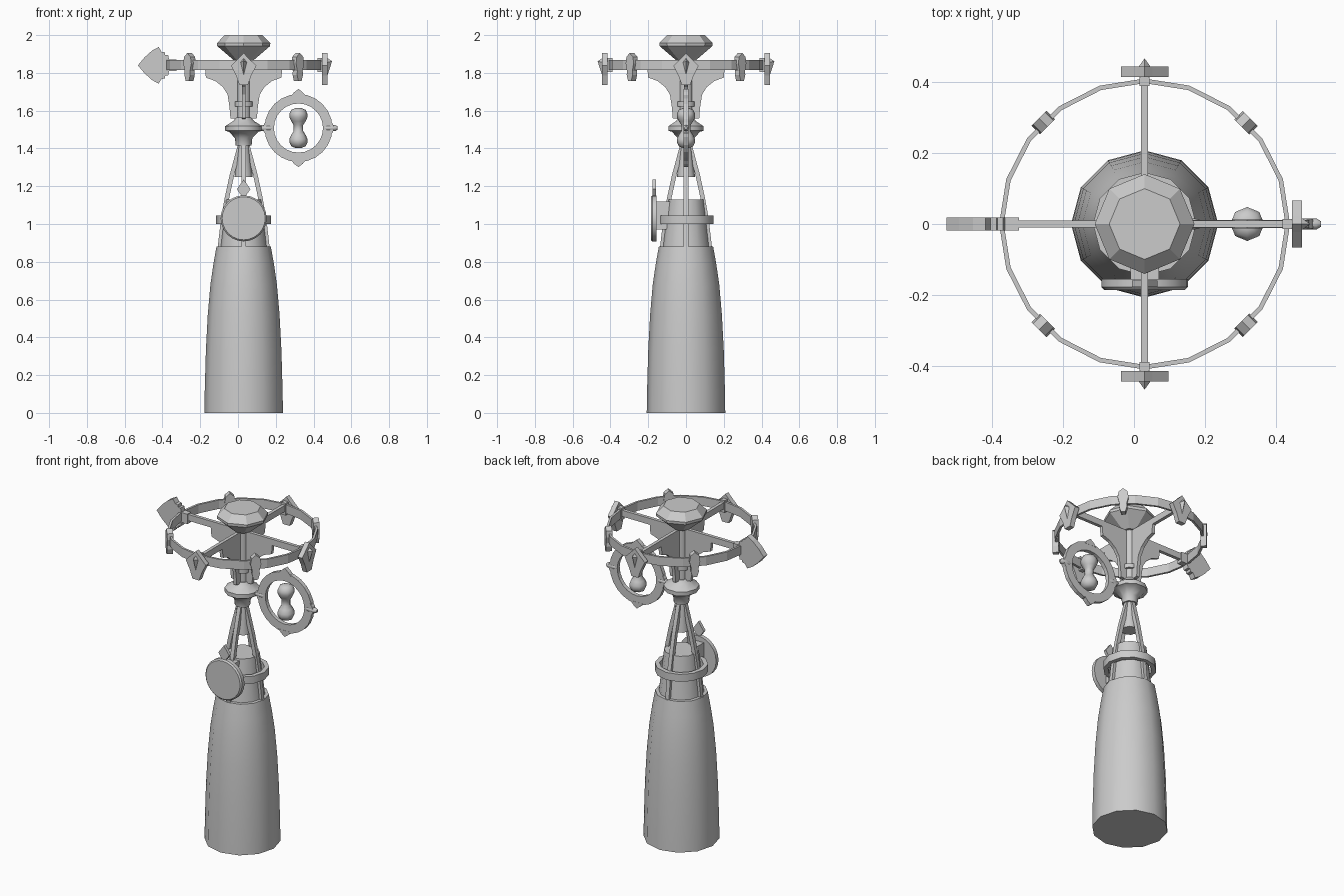
import bpy, bmesh
from math import sin, cos, pi, radians
from mathutils import Matrix, Vector

if "Cube" in bpy.data.objects:
    bpy.data.objects.remove(bpy.data.objects["Cube"])

CX = 0.03                      # x of the main axis
AXIS = Matrix.Translation((CX, 0, 0))


def finish(name, bm, mat, smooth=None):
    bmesh.ops.recalc_face_normals(bm, faces=bm.faces)
    me = bpy.data.meshes.new(name)
    bm.to_mesh(me)
    bm.free()
    me.transform(mat)
    ob = bpy.data.objects.new(name, me)
    bpy.context.collection.objects.link(ob)
    if smooth:
        bpy.ops.object.select_all(action='DESELECT')
        ob.select_set(True)
        bpy.context.view_layer.objects.active = ob
        bpy.ops.object.shade_smooth_by_angle(angle=radians(smooth))
    return ob


def lathe(name, profile, n, mat=AXIS, closed=False, smooth=None):
    """Revolve (r, z) points; closed=True makes a hollow ring, otherwise ends are capped."""
    bm = bmesh.new()
    rows = [[bm.verts.new((r * cos(2 * pi * i / n), r * sin(2 * pi * i / n), z))
             for i in range(n)] for r, z in profile]
    pairs = list(zip(rows, rows[1:]))
    if closed:
        pairs.append((rows[-1], rows[0]))
    for a, b in pairs:
        for i in range(n):
            j = (i + 1) % n
            bm.faces.new((a[i], a[j], b[j], b[i]))
    if not closed:
        bm.faces.new(rows[0])
        bm.faces.new(rows[-1])
    return finish(name, bm, mat, smooth)


def plate(name, outline, y0, y1, mat=AXIS):
    """Extrude an (x, z) outline between y0 and y1."""
    bm = bmesh.new()
    f = bm.faces.new([bm.verts.new((x, y0, z)) for x, z in outline])
    ext = bmesh.ops.extrude_face_region(bm, geom=[f])['geom']
    bmesh.ops.translate(bm, vec=(0, y1 - y0, 0),
                        verts=[v for v in ext if isinstance(v, bmesh.types.BMVert)])
    return finish(name, bm, mat)


def box(x0, x1, z0, z1):
    return [(x0, z0), (x1, z0), (x1, z1), (x0, z1)]


def turn(deg):
    return AXIS @ Matrix.Rotation(radians(deg), 4, 'Z')


# tapered base body, inner core and collar
lathe("base_body", [(.208, 0), (.206, .12), (.200, .33), (.190, .52), (.176, .68),
                    (.160, .79), (.144, .88)], 12, smooth=40)
lathe("inner_core", [(.125, .87), (.095, 1.13)], 12, smooth=40)
lathe("collar_ring", [(.12, 1.0), (.146, 1.0), (.146, 1.045), (.12, 1.045)], 12,
      closed=True, smooth=40)

# four bowed legs joining the core to the hub
leg = [(.137, .88), (.120, 1.03), (.100, 1.14), (.074, 1.26), (.028, 1.43)]
for k in range(4):
    plate(f"leg_{k + 1}", leg + [(r - .024, z) for r, z in reversed(leg)],
          -.012, .012, turn(90 * k))

# front disc with bracket and diamond finial
lathe("front_disc", [(.122, .155), (.122, .178), (.114, .186)], 24,
      Matrix.Translation((CX, 0, 1.03)) @ Matrix.Rotation(radians(90), 4, 'X'), smooth=30)
plate("disc_bracket", box(-.04, .04, .97, 1.12), -.157, -.08)
plate("disc_finial", [(-.018, 1.13), (.018, 1.13), (.012, 1.15), (.036, 1.185),
                      (0, 1.235), (-.036, 1.185), (-.012, 1.15)], -.178, -.16)

# hub, hanging cone, column and bowl-shaped cap
lathe("hanging_cone", [(.048, 1.25), (.028, 1.43)], 8, smooth=46)
lathe("hub", [(.042, 1.415), (.046, 1.455), (.078, 1.488), (.098, 1.494),
              (.098, 1.518), (.055, 1.545), (.04, 1.565)], 10, smooth=40)
lathe("column", [(.036, 1.54), (.036, 1.88)], 8, smooth=46)
lathe("column_collar", [(.05, 1.622), (.05, 1.648)], 8, smooth=46)
lathe("cap_bowl", [(.05, 1.865), (.07, 1.882), (.112, 1.918), (.14, 1.942),
                   (.141, 1.958), (.10, 2.0)], 8, smooth=30)

# horizontal wheel
lathe("wheel_rim", [(.398, 1.815), (.411, 1.815), (.411, 1.868), (.398, 1.868)], 20,
      closed=True)
bracket = [(.03, 1.83), (.205, 1.83), (.20, 1.775), (.15, 1.757), (.11, 1.725),
           (.085, 1.685), (.075, 1.62), (.07, 1.56), (.03, 1.555)]
for k in range(4):
    plate(f"spoke_{k + 1}", box(.02, .402, 1.828, 1.866), -.01, .01, turn(90 * k))
    plate(f"spoke_bracket_{k + 1}", bracket, -.01, .01, turn(90 * k))

# kite badges on three spoke ends
kite = [(-.022, 1.735), (.022, 1.735), (.04, 1.785), (.067, 1.838), (.022, 1.882),
        (0, 1.905), (-.022, 1.882), (-.067, 1.838), (-.04, 1.785)]
for side, deg in (("front", 0), ("right", 90), ("back", 180)):
    m = turn(deg)
    plate(f"badge_{side}", kite, -.445, -.416, m)
    plate(f"badge_clamp_{side}", box(-.014, .014, 1.805, 1.878), -.42, -.39, m)
    bm = bmesh.new()
    rim = [bm.verts.new((x, -.44, z)) for x, z in
           ((0, 1.775), (.02, 1.855), (0, 1.88), (-.02, 1.855))]
    tip = bm.verts.new((0, -.468, 1.862))
    bm.faces.new(rim)
    for i in range(4):
        bm.faces.new((rim[i], rim[(i + 1) % 4], tip))
    finish(f"badge_stud_{side}", bm, m)

# clamps on the diagonals
clamp = [(-.012, 1.757), (.012, 1.757), (.022, 1.79), (.02, 1.81), (.03, 1.85),
         (.024, 1.885), (0, 1.905), (-.024, 1.885), (-.03, 1.85), (-.02, 1.81), (-.022, 1.79)]
for k in range(4):
    plate(f"rim_clamp_{k + 1}", clamp, -.422, -.388, turn(45 + 90 * k))

# fan-shaped pointer on the left
half = [(-.325, .03), (-.365, .03), (-.37, .055), (-.385, .055), (-.388, .07), (-.405, .072),
        (-.42, .097), (-.455, .078), (-.495, .042), (-.53, 0)]
plate("pointer", [(x, 1.84 + z) for x, z in half]
      + [(x, 1.84 - z) for x, z in reversed(half[:-1])], -.018, .018, Matrix())

# upright side ring with peaks, pins and an hourglass weight
centre = Matrix.Translation((.32, 0, 1.508))
lathe("side_ring", [(.13, -.012), (.18, -.012), (.18, .012), (.13, .012)], 24,
      centre @ Matrix.Rotation(radians(90), 4, 'X'), closed=True)
for k in range(4):
    m = centre @ Matrix.Rotation(radians(90 * k), 4, 'Y')
    h = .207 if k % 2 == 0 else .19
    plate(f"ring_peak_{k + 1}", [(-.042, .168), (.042, .168), (.022, .19 if h > .2 else .182),
                                 (0, h), (-.022, .19 if h > .2 else .182)], -.013, .013, m)
    if k % 2:
        lathe(f"ring_pin_{k + 1}", [(.012, .135), (.016, .15), (.016, .195), (.008, .208)],
              8, m, smooth=46)
bulb = [(.018, .105), (.038, .096), (.048, .075), (.048, .058), (.038, .036), (.025, .016)]
lathe("hourglass_weight", [(r, -z) for r, z in bulb] + bulb[::-1], 8, centre, smooth=50)
